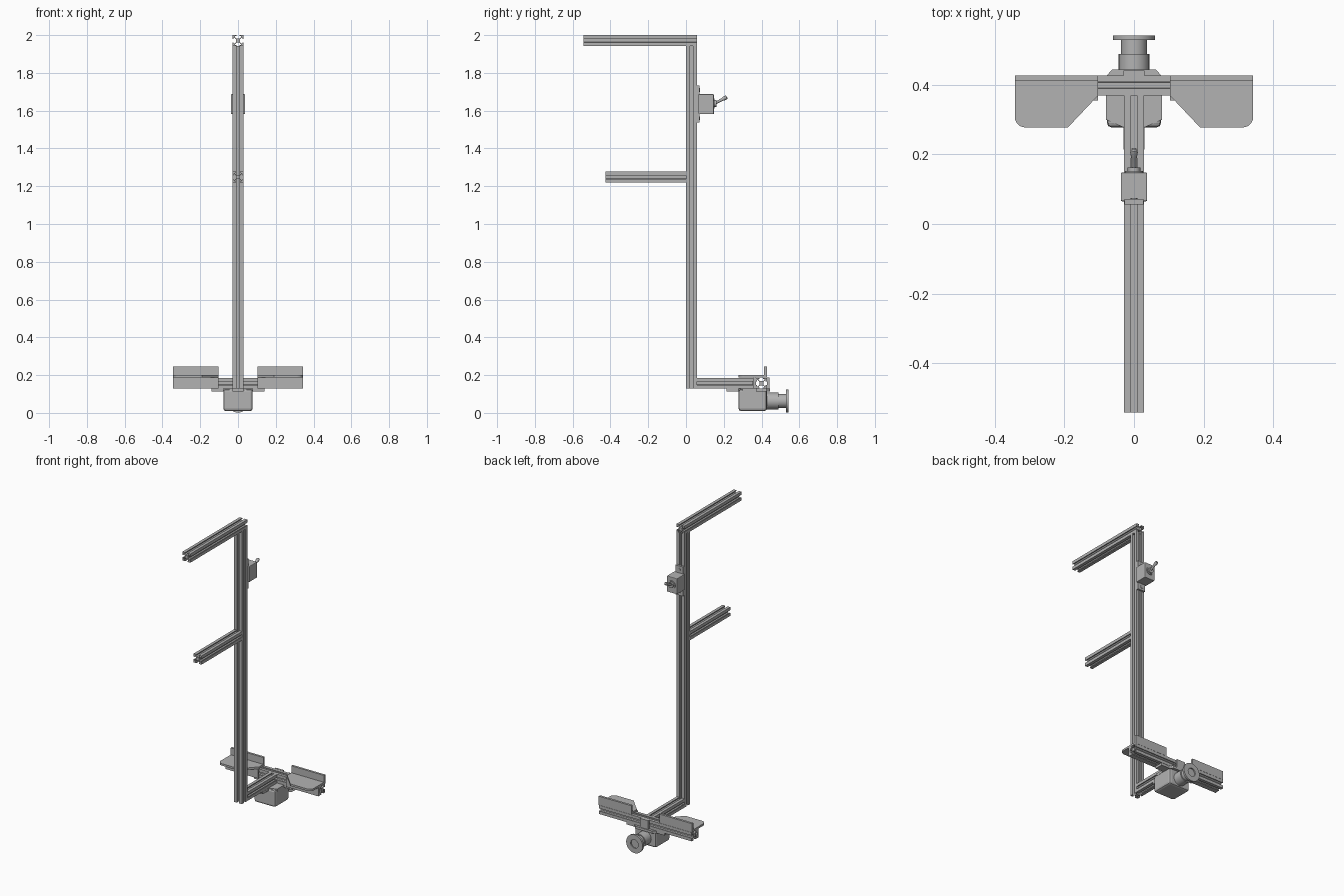
import bpy, bmesh, math
from mathutils import Vector

cube = bpy.data.objects.get("Cube")
if cube:
    bpy.data.objects.remove(cube, do_unlink=True)

grey = bpy.data.materials.new("plain grey")
grey.use_nodes = True
COLOUR = (0.45, 0.45, 0.45, 1)
grey.diffuse_color = COLOUR
grey.node_tree.nodes["Principled BSDF"].inputs["Base Color"].default_value = COLOUR


def finish(name, bm, bevel=0, segments=2):
    bmesh.ops.recalc_face_normals(bm, faces=bm.faces)
    mesh = bpy.data.meshes.new(name)
    bm.to_mesh(mesh)
    bm.free()
    obj = bpy.data.objects.new(name, mesh)
    mesh.materials.append(grey)
    bpy.context.collection.objects.link(obj)
    if bevel:
        mod = obj.modifiers.new("Bevel", 'BEVEL')
        mod.width = bevel
        mod.segments = segments
    return obj


def extrude(name, points, axis, start, end, centre=(0, 0)):
    """Extrude a 2D outline along one axis."""
    def place(u, v, w):
        u, v = u + centre[0], v + centre[1]
        return {'X': (w, u, v), 'Y': (u, w, v), 'Z': (u, v, w)}[axis]
    bm = bmesh.new()
    a = [bm.verts.new(place(u, v, start)) for u, v in points]
    b = [bm.verts.new(place(u, v, end)) for u, v in points]
    bm.faces.new(a)
    bm.faces.new(b)
    for i in range(len(a)):
        j = (i + 1) % len(a)
        bm.faces.new((a[i], a[j], b[j], b[i]))
    return finish(name, bm)


def box(name, x, y, z, bevel=0):
    bm = bmesh.new()
    bmesh.ops.create_cube(bm, size=1)
    for v in bm.verts:
        v.co = [r[0] + (r[1] - r[0]) * (c + 0.5) for r, c in zip((x, y, z), v.co)]
    return finish(name, bm, bevel)


def turned(name, origin, direction, profile, sides=32):
    """Lathe a (distance, radius) profile around a direction."""
    turn = Vector(direction).to_track_quat('Z', 'Y')
    bm = bmesh.new()
    rings = []
    for d, r in profile:
        rings.append([bm.verts.new(Vector(origin) + turn @ Vector(
            (r * math.cos(t * math.tau / sides), r * math.sin(t * math.tau / sides), d)))
            for t in range(sides)])
    bm.faces.new(rings[0])
    bm.faces.new(rings[-1])
    for a, b in zip(rings, rings[1:]):
        for i in range(sides):
            j = (i + 1) % sides
            bm.faces.new((a[i], a[j], b[j], b[i]))
    obj = finish(name, bm)
    bpy.ops.object.select_all(action='DESELECT')
    obj.select_set(True)
    bpy.context.view_layer.objects.active = obj
    bpy.ops.object.shade_smooth_by_angle(angle=math.radians(35))
    return obj


# Slotted rail section: one corner turned four times
H = 0.029
half = [(0.011, 0.008), (0.019, 0.016), (0.023, 0.016), (0.023, 0.009), (H, 0.009)]
corner = half + [(H, H)] + [(v, u) for u, v in reversed(half)]
section = []
for _ in range(4):
    section += corner
    corner = [(-v, u) for u, v in corner]

# Frame rails
LOW, BACK = 0.157, 0.399
extrude("upright_rail", section, 'Z', 0.128, 1.942, (0, H))
extrude("top_rail", section, 'Y', -0.543, 0.058, (0, 1.971))
extrude("middle_rail", section, 'Y', -0.425, 0, (0, 1.248))
extrude("foot_rail", section, 'Y', 0.058, 0.37, (0, LOW))
extrude("cross_rail", section, 'X', -0.342, 0.342, (BACK, LOW))

# Rest plates on both ends of the cross rail
R = 0.03
arc = [(0.343 - R + R * math.sin(t), 0.278 + R - R * math.cos(t))
       for t in [i * math.pi / 12 for i in range(7)]]
tray = [(0.103, 0.428), (0.103, 0.37), (0.19, 0.278)] + arc + [(0.343, 0.428)]
for side, s in (("left", 1), ("right", -1)):
    span = sorted((0.103 * s, 0.343 * s))
    extrude(side + "_rest_tray", [(x * s, y) for x, y in tray], 'Z', 0.187, 0.2)
    box(side + "_rest_back", span, (0.413, 0.428), (0.2, 0.246))
    box(side + "_rest_flange", span, (0.356, 0.37), (0.128, 0.187))
    turned(side + "_flange_screw", (0.222 * s, 0.356, 0.16), (0, -1, 0),
           [(0, 0.01), (0.003, 0.01)], 16)

# Mounting plate under the rails, with arms to three sides
arm = [(0, 0.215), (0.03, 0.215), (0.03, 0.278), (0.08, 0.3), (0.08, 0.37),
       (0.14, 0.37), (0.14, 0.426), (0.08, 0.426), (0.062, 0.445), (0, 0.445)]
outline = arm + [(-x, y) for x, y in reversed(arm[1:-1])]
extrude("mounting_plate", outline, 'Z', 0.112, 0.128)
box("mounting_tab", (-0.03, 0.03), (0.428, 0.441), (0.112, 0.187))

# Drive housing with turning knob
box("drive_housing", (-0.078, 0.078), (0.278, 0.428), (0.01, 0.125), 0.013)
turned("knob", (0, 0.425, 0.063), (0, 1, 0),
       [(0, 0.044), (0.064, 0.044), (0.064, 0.037), (0.104, 0.037), (0.104, 0.061),
        (0.117, 0.061), (0.117, 0.028), (0.109, 0.028)])

# Switch box on the back of the upright
box("switch_plate", (-0.028, 0.028), (0.058, 0.072), (1.538, 1.733))
box("switch_box", (-0.038, 0.038), (0.065, 0.148), (1.582, 1.687), 0.004)
for name, z in (("upper", 1.71), ("lower", 1.56)):
    turned(name + "_plate_screw", (0, 0.072, z), (0, 1, 0),
           [(0, 0.01), (0.003, 0.01)], 16)
turned("switch_collar", (0, 0.146, 1.638), (0, 1, 0),
       [(0, 0.026), (0.006, 0.026), (0.006, 0.018), (0.016, 0.018)], 20)
turned("switch_lever", (0, 0.152, 1.638), (0, 0.88, 0.47),
       [(0, 0.006), (0.045, 0.008), (0.06, 0.011), (0.07, 0.01), (0.073, 0.006)], 16)
